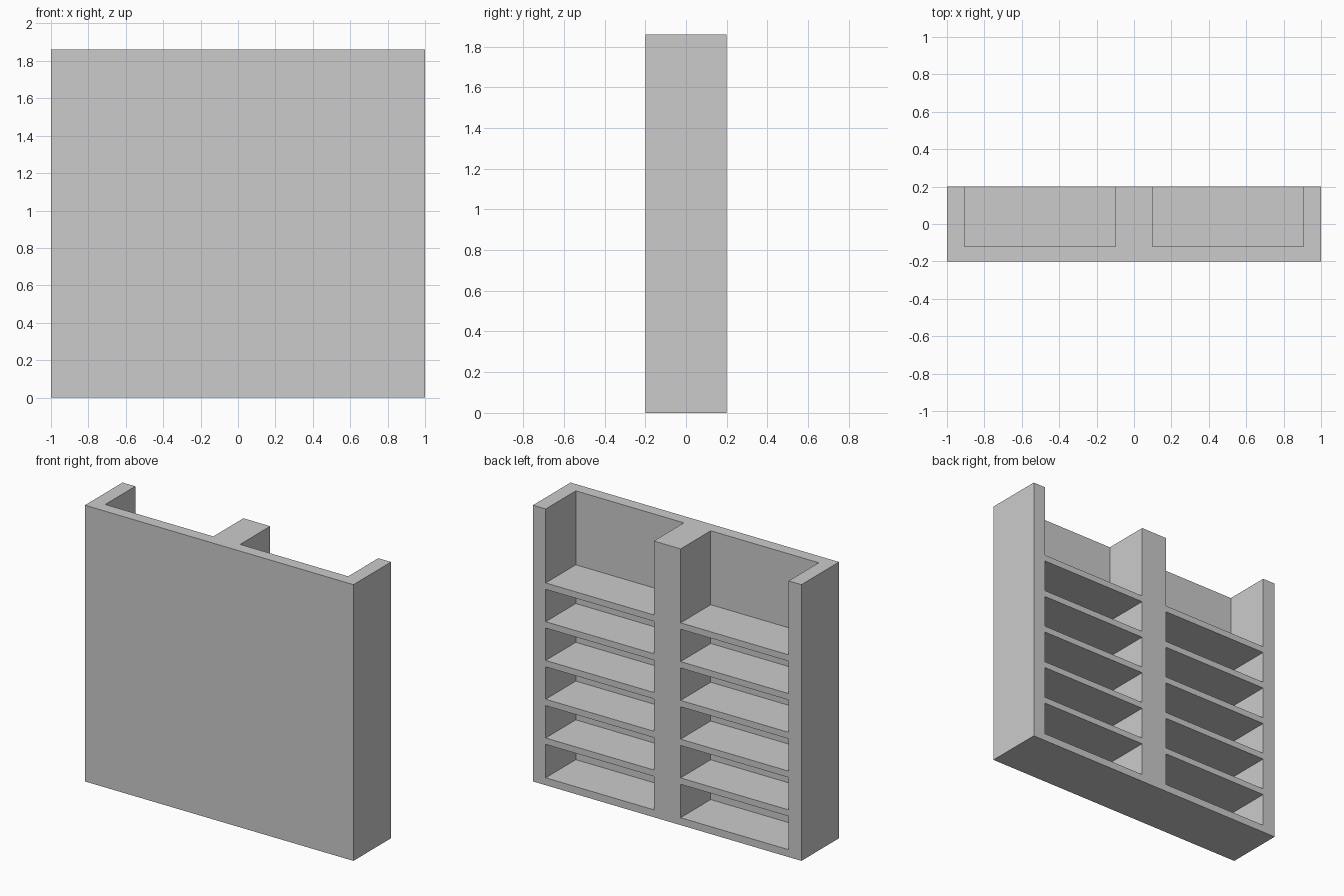
import bpy, bmesh

if "Cube" in bpy.data.objects:
    bpy.data.objects.remove(bpy.data.objects["Cube"])

H = 1.86
BACK, FRONT, INNER = -0.2, 0.2, -0.12


def extrude_profile(name, pts, z0, z1):
    """Extrude a plan outline from z0 to z1."""
    bm = bmesh.new()
    face = bm.faces.new([bm.verts.new((x, y, z0)) for x, y in pts])
    ext = bmesh.ops.extrude_face_region(bm, geom=[face])
    top = [v for v in ext["geom"] if isinstance(v, bmesh.types.BMVert)]
    bmesh.ops.translate(bm, verts=top, vec=(0, 0, z1 - z0))
    bmesh.ops.recalc_face_normals(bm, faces=bm.faces)
    mesh = bpy.data.meshes.new(name)
    bm.to_mesh(mesh)
    bm.free()
    obj = bpy.data.objects.new(name, mesh)
    bpy.context.collection.objects.link(obj)
    return obj


# E-shaped carcass: panel, two side walls and a wide middle divider
half = [(0.1, FRONT), (0.1, INNER), (0.905, INNER), (0.905, FRONT), (1, FRONT), (1, BACK)]
outline = half + [(-x, y) for x, y in reversed(half)]
extrude_profile("carcass", outline, 0, H)

# Floor and five shelves in each bay
levels = [(0, 0.05)] + [(0.275 + 0.261 * i, 0.318 + 0.261 * i) for i in range(5)]
for side, s in (("right", 1), ("left", -1)):
    for i, (z0, z1) in enumerate(levels):
        name = f"{side}_floor" if i == 0 else f"{side}_shelf_{i}"
        a, b = 0.1 * s, 0.905 * s
        extrude_profile(name, [(a, INNER), (b, INNER), (b, FRONT), (a, FRONT)], z0, z1)
